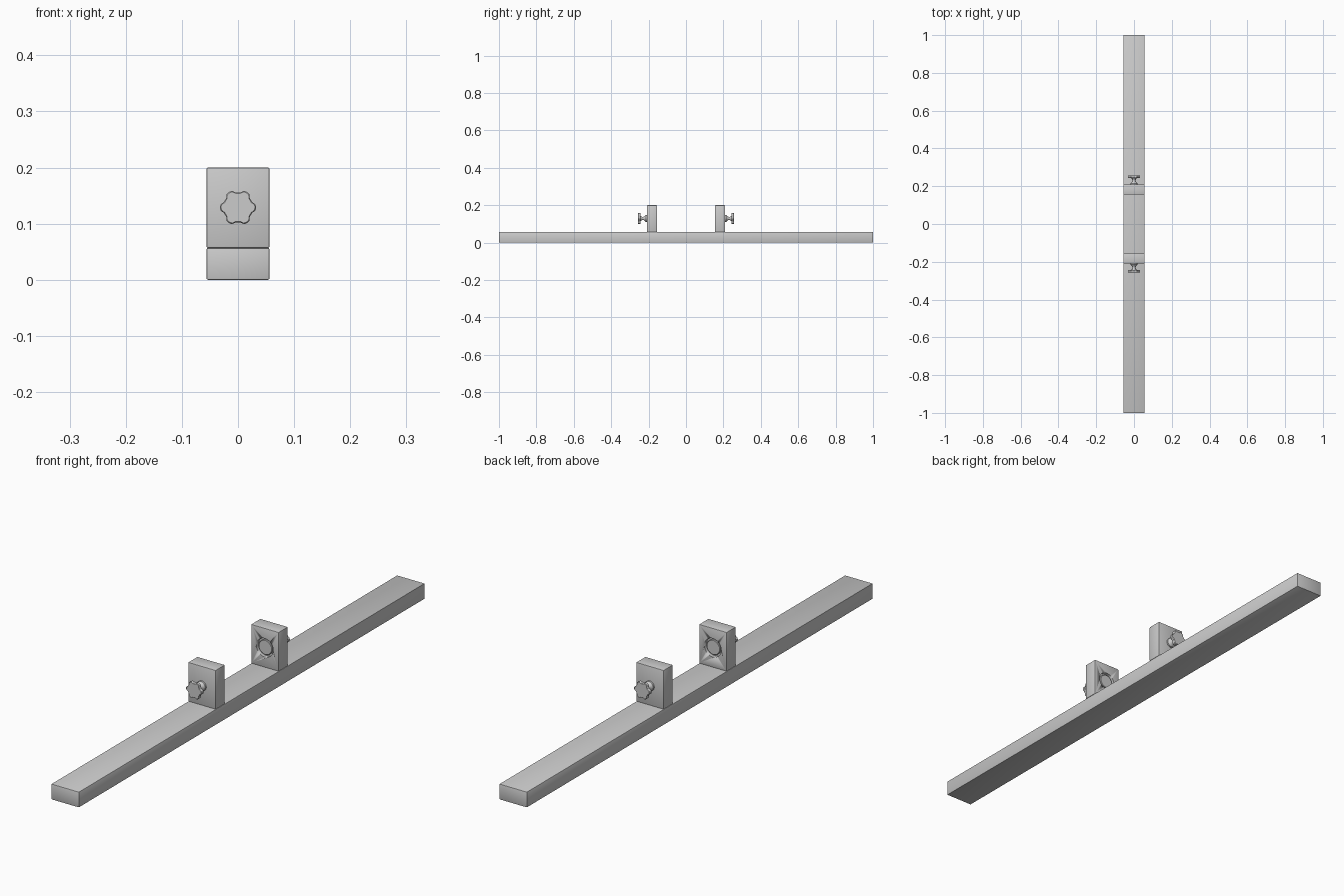
import bpy, bmesh, math

if "Cube" in bpy.data.objects:
    bpy.data.objects.remove(bpy.data.objects["Cube"])

W, ZC = 0.056, 0.129      # half width, knob axis height


def finish(name, bm, smooth=True):
    bmesh.ops.recalc_face_normals(bm, faces=bm.faces)
    me = bpy.data.meshes.new(name)
    bm.to_mesh(me)
    bm.free()
    ob = bpy.data.objects.new(name, me)
    bpy.context.collection.objects.link(ob)
    if smooth:
        bpy.ops.object.select_all(action='DESELECT')
        bpy.context.view_layer.objects.active = ob
        ob.select_set(True)
        bpy.ops.object.shade_smooth_by_angle(angle=math.radians(35))
    return ob


def box(name, lo, hi, bevel=0.0025):
    bm = bmesh.new()
    bmesh.ops.create_cube(bm, size=1)
    for v in bm.verts:
        v.co = [l + (c + 0.5) * (h - l) for c, l, h in zip(v.co, lo, hi)]
    bmesh.ops.bevel(bm, geom=bm.edges[:], offset=bevel, segments=2,
                    profile=0.5, affect='EDGES')
    return finish(name, bm)


def loft(name, profile, side, n=48, lobe=0.0):
    """Rings of (radius, y) around the knob axis; lobe gives six waves."""
    bm = bmesh.new()
    rings = []
    for r, y in profile:
        ring = []
        for i in range(n):
            a = 2 * math.pi * i / n
            rr = r * (1 - lobe * (0.5 - 0.5 * math.tanh(2 * math.cos(6 * a)) / math.tanh(2)))
            ring.append(bm.verts.new((rr * math.cos(a), side * y, ZC + rr * math.sin(a))))
        rings.append(ring)
    for a, b in zip(rings, rings[1:]):
        for i in range(n):
            j = (i + 1) % n
            bm.faces.new((a[i], a[j], b[j], b[i]))
    bm.faces.new(rings[0])
    bm.faces.new(rings[-1])
    return finish(name, bm)


# long base rail
box("rail", (-W, -1, 0), (W, 1, 0.057))

for side, tag in ((-1, "front"), (1, "back")):
    # upright clamp block with a round recess on its inner face
    ys = sorted((side * 0.155, side * 0.209))
    block = box(tag + "_block", (-W, ys[0], 0.057), (W, ys[1], 0.2))
    cutter = loft(tag + "_recess_cutter", [(0.034, 0.14), (0.034, 0.167)], side)
    cutter.hide_render = True
    cutter.hide_viewport = True
    mod = block.modifiers.new("recess", 'BOOLEAN')
    mod.object = cutter
    mod.solver = 'EXACT'

    # pressure pad inside the recess
    loft(tag + "_pad", [(0.027, 0.168), (0.027, 0.159), (0.0255, 0.1575)], side)

    # waisted stem of the knob
    loft(tag + "_stem", [(0.018, 0.207), (0.018, 0.215), (0.015, 0.219),
                         (0.0095, 0.225), (0.0085, 0.232), (0.011, 0.239),
                         (0.018, 0.245)], side)
    # six-lobed hand grip
    loft(tag + "_grip", [(0.030, 0.243), (0.032, 0.245), (0.032, 0.254),
                         (0.030, 0.256)], side, n=72, lobe=0.17)
